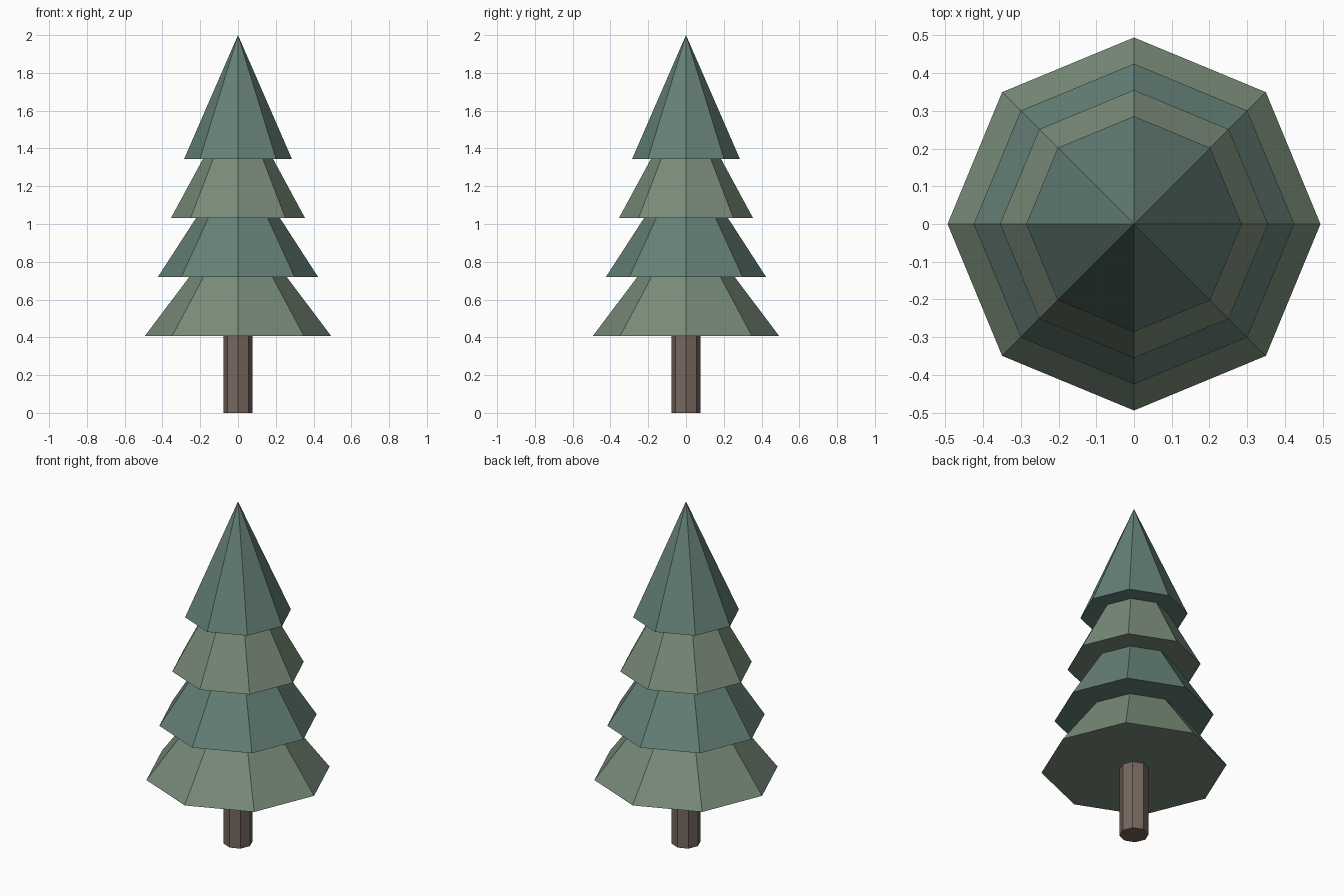
import bpy

if "Cube" in bpy.data.objects:
    bpy.data.objects.remove(bpy.data.objects["Cube"])


def material(name, color):
    mat = bpy.data.materials.new(name)
    mat.diffuse_color = (*color, 1)
    mat.use_nodes = True
    mat.node_tree.nodes["Principled BSDF"].inputs["Base Color"].default_value = mat.diffuse_color
    return mat


def finish(name, mat):
    obj = bpy.context.object
    obj.name = name
    obj.data.materials.append(mat)


blue_green = material("blue_green_needles", (0.13, 0.215, 0.185))
sage_green = material("sage_green_needles", (0.19, 0.26, 0.19))
bark = material("bark", (0.18, 0.135, 0.112))

# Trunk: octagonal post reaching slightly into the lowest tier
TRUNK_TOP = 0.45
bpy.ops.mesh.primitive_cylinder_add(vertices=8, radius=0.078, depth=TRUNK_TOP,
                                    location=(0, 0, TRUNK_TOP / 2))
finish("trunk", bark)

# Foliage: four overlapping octagonal cones, shrinking upward
TIER_HEIGHT = 0.656
for i in range(4):
    base = 0.406 + i * 0.3127
    bpy.ops.mesh.primitive_cone_add(vertices=8, radius1=0.494 - i * 0.0695,
                                    radius2=0, depth=TIER_HEIGHT,
                                    location=(0, 0, base + TIER_HEIGHT / 2))
    finish(f"foliage_tier_{i + 1}", blue_green if i % 2 else sage_green)
